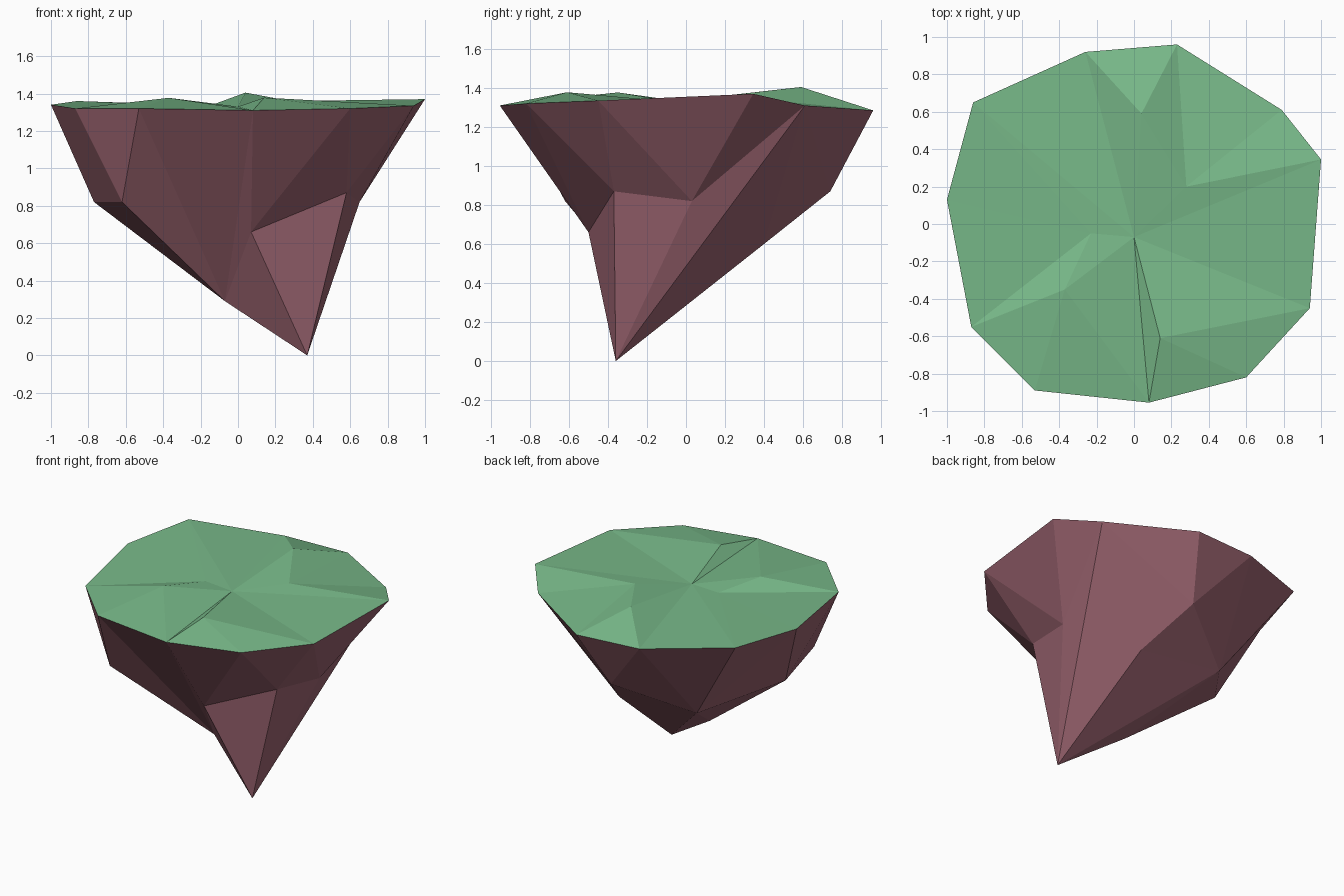
import bpy
import bmesh

if "Cube" in bpy.data.objects:
    bpy.data.objects.remove(bpy.data.objects["Cube"])

# Shared rim of the island, counter-clockwise from the front
RIM = [(0.08, -0.955, 1.31), (0.60, -0.82, 1.32), (0.94, -0.45, 1.335),
       (1.0, 0.345, 1.37), (0.79, 0.61, 1.31), (0.23, 0.96, 1.285),
       (-0.26, 0.92, 1.295), (-0.86, 0.65, 1.36), (-1.0, 0.13, 1.34),
       (-0.87, -0.55, 1.32), (-0.53, -0.89, 1.32)]

# Low mounds and hollows of the turf
TURF = {"A": (0.0, -0.07, 1.33), "B": (0.14, -0.61, 1.378),
        "C": (0.28, 0.20, 1.36), "D": (0.04, 0.59, 1.405),
        "E": (-0.23, -0.05, 1.335), "F": (-0.37, -0.35, 1.377)}

# Corners of the rock below, T being the lowest tip
ROCK = {"G": (0.07, -0.50, 0.66), "H": (0.58, -0.37, 0.87),
        "U": (0.65, 0.03, 0.82), "T": (0.37, -0.36, 0.0),
        "N": (0.27, 0.40, 0.60), "P": (0.10, 0.74, 0.87),
        "M": (-0.39, 0.43, 0.665), "W": (-0.77, -0.07, 0.82),
        "V": (-0.62, -0.62, 0.82), "L": (-0.07, -0.18, 0.29)}


def material(name, rgb):
    mat = bpy.data.materials.new(name)
    mat.diffuse_color = (*rgb, 1.0)
    mat.use_nodes = True
    mat.node_tree.nodes["Principled BSDF"].inputs["Base Color"].default_value = mat.diffuse_color
    return mat


def faceted_shell(name, points, ring, caps, mat, flip=False):
    """Zip the rim to a ring of points (letter + rim edges it fans over),
    then close the middle with the cap triangles."""
    bm = bmesh.new()
    rim = [bm.verts.new(p) for p in RIM]
    hub = {k: bm.verts.new(p) for k, p in points.items()}
    tris, i = [], 0
    for n, (key, edges) in enumerate(ring):
        for _ in range(int(edges)):
            tris.append((rim[i], rim[(i + 1) % len(rim)], hub[key]))
            i = (i + 1) % len(rim)
        following = ring[(n + 1) % len(ring)][0]
        tris.append((rim[i], hub[following], hub[key]))
    tris += [tuple(hub[k] for k in cap) for cap in caps]
    for tri in tris:
        bm.faces.new(tri[::-1] if flip else tri)
    mesh = bpy.data.meshes.new(name)
    bm.to_mesh(mesh)
    bm.free()
    mesh.materials.append(mat)
    obj = bpy.data.objects.new(name, mesh)
    bpy.context.collection.objects.link(obj)
    return obj


# Grass surface
faceted_shell("grass_top", TURF,
              ["B2", "A1", "C2", "D1", "A1", "E2", "F2", "A0"],
              ["CDA", "EFA"],
              material("grass_green", (0.188, 0.485, 0.25)))

# Rocky underside tapering to an off-centre tip
faceted_shell("rock_underside", ROCK,
              ["G1", "H1", "U2", "T0", "N0", "P2", "M2", "W1", "V1", "L1"],
              ["GHT", "HUT", "TNM", "NPM", "TML", "MWL", "WVL", "TLG"],
              material("reddish_brown_rock", (0.328, 0.127, 0.162)), flip=True)
